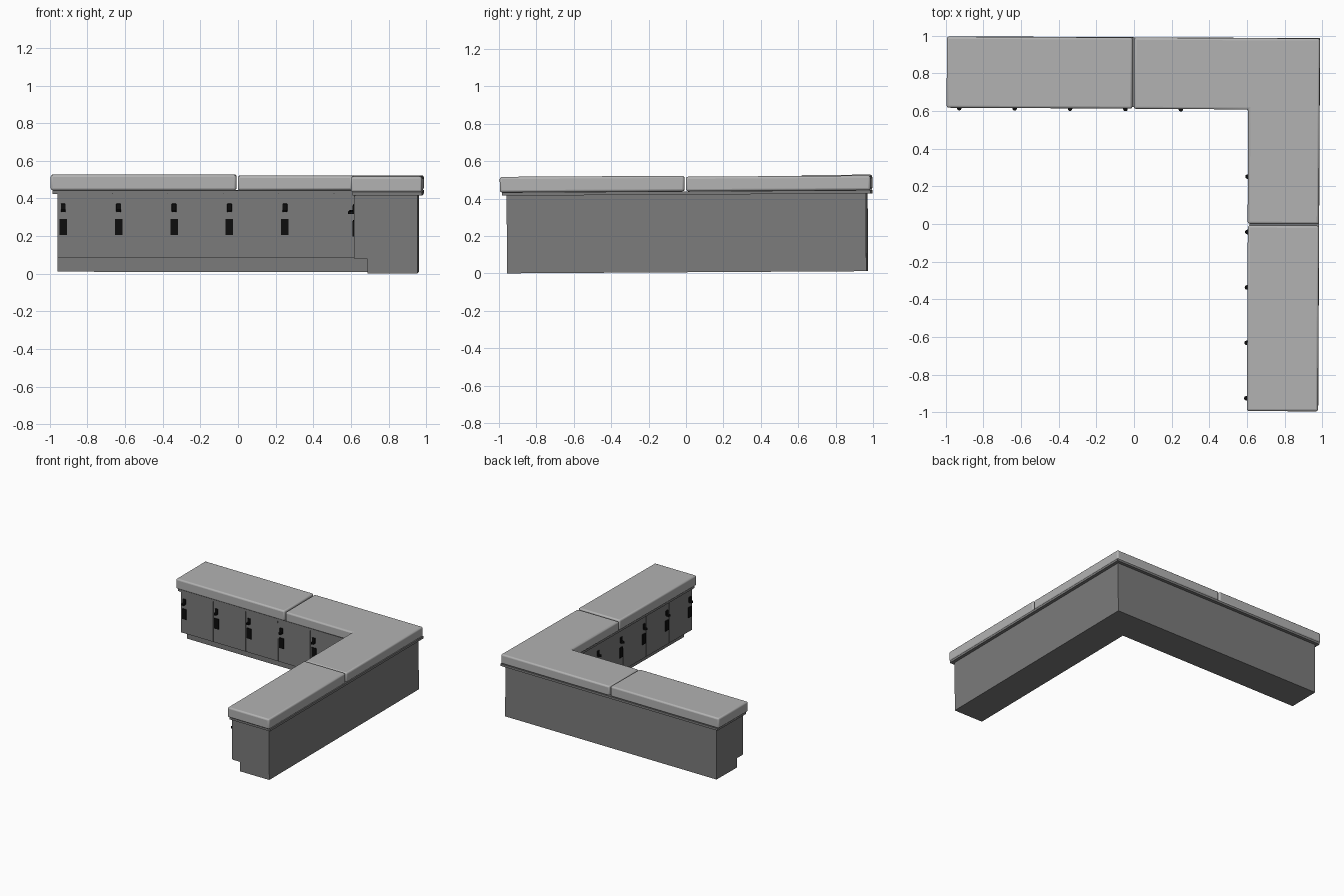
import bpy, bmesh, math
from mathutils import Matrix, Vector

if "Cube" in bpy.data.objects:
    bpy.data.objects.remove(bpy.data.objects["Cube"])

# The whole bench sits very slightly askew
PLACE = (Matrix.Translation((-0.008, 0.003, 0.006))
         @ Matrix.Rotation(0.006, 4, 'X') @ Matrix.Rotation(-0.005, 4, 'Z'))


def material(name, value):
    m = bpy.data.materials.new(name)
    m.use_nodes = True
    colour = (value, value, value, 1)
    m.diffuse_color = colour
    bsdf = m.node_tree.nodes["Principled BSDF"]
    bsdf.inputs["Base Color"].default_value = colour
    bsdf.inputs["Roughness"].default_value = 0.7
    return m


CUSHION = material("light grey upholstery", 0.45)
CABINET = material("dark grey cabinet", 0.2)
METAL = material("black metal", 0.004)


def prism(name, outline, z0, z1, mat, swap=False, bevel=0):
    """Extrude a plan outline upward; swap mirrors it onto the other wing."""
    bm = bmesh.new()
    pts = [(y, x) if swap else (x, y) for x, y in outline]
    face = bm.faces.new([bm.verts.new((x, y, z0)) for x, y in pts])
    top = bmesh.ops.extrude_face_region(bm, geom=[face])["geom"]
    bmesh.ops.translate(bm, vec=Vector((0, 0, z1 - z0)),
                        verts=[v for v in top if isinstance(v, bmesh.types.BMVert)])
    bmesh.ops.recalc_face_normals(bm, faces=bm.faces)
    bm.transform(PLACE)
    mesh = bpy.data.meshes.new(name)
    bm.to_mesh(mesh)
    bm.free()
    mesh.materials.append(mat)
    obj = bpy.data.objects.new(name, mesh)
    bpy.context.collection.objects.link(obj)
    if bevel:
        mod = obj.modifiers.new("rounded edges", 'BEVEL')
        mod.width = bevel
        mod.segments = 3
        bpy.ops.object.select_all(action='DESELECT')
        obj.select_set(True)
        bpy.context.view_layer.objects.active = obj
        bpy.ops.object.shade_smooth_by_angle(angle=math.radians(40))
    return obj


def rect(x0, x1, y0, y1):
    return [(x0, y0), (x1, y0), (x1, y1), (x0, y1)]


def corner_shape(end, inner, outer):
    return [(end, inner), (inner, inner), (inner, end),
            (outer, end), (outer, outer), (end, outer)]


# Cabinet carcass, recessed plinth and seat board
FRONT = 0.628
END = -0.955
prism("plinth", corner_shape(END, 0.702, 0.966), 0, 0.077, CABINET)
prism("cabinet_body", corner_shape(END, FRONT + 0.006, 0.966), 0.077, 0.415, CABINET)
prism("seat_board", corner_shape(-0.98, 0.622, 0.992), 0.415, 0.433, CABINET)

# Corner cushion and one straight cushion per wing
prism("corner_cushion", corner_shape(0.004, 0.612, 0.991), 0.433, 0.511, CUSHION, bevel=0.012)

PITCH = 0.2945
for wing, swap in (("back", False), ("side", True)):
    prism(wing + "_cushion", rect(-0.991, -0.004, 0.613, 0.991),
          0.433, 0.516, CUSHION, swap, 0.012)
    # Locker doors with a latch plate and a small hook each
    for i in range(5):
        x = END + i * PITCH
        tag = f"{wing}_{i + 1}"
        prism("door_" + tag, rect(x, x + PITCH - 0.004, FRONT, FRONT + 0.008),
              0.08, 0.413, CABINET, swap)
        c = x + 0.031
        prism("latch_plate_" + tag, rect(c - 0.02, c + 0.02, FRONT - 0.006, FRONT + 0.002),
              0.196, 0.28, METAL, swap)
        prism("hook_plate_" + tag, rect(c - 0.013, c + 0.013, FRONT - 0.008, FRONT + 0.002),
              0.32, 0.362, METAL, swap, 0.003)
        tip = [(c + 0.012 * math.cos(a), 0.61 - 0.012 * math.sin(a))
               for a in (math.pi * k / 8 for k in range(9))]
        prism("hook_" + tag, tip + [(c - 0.012, FRONT), (c + 0.012, FRONT)],
              0.318, 0.33, METAL, swap)
    # Blank panel between the last door and the inner corner
    prism(wing + "_filler_panel", rect(END + 5 * PITCH, FRONT + 0.008, FRONT, FRONT + 0.008),
          0.08, 0.413, CABINET, swap)
